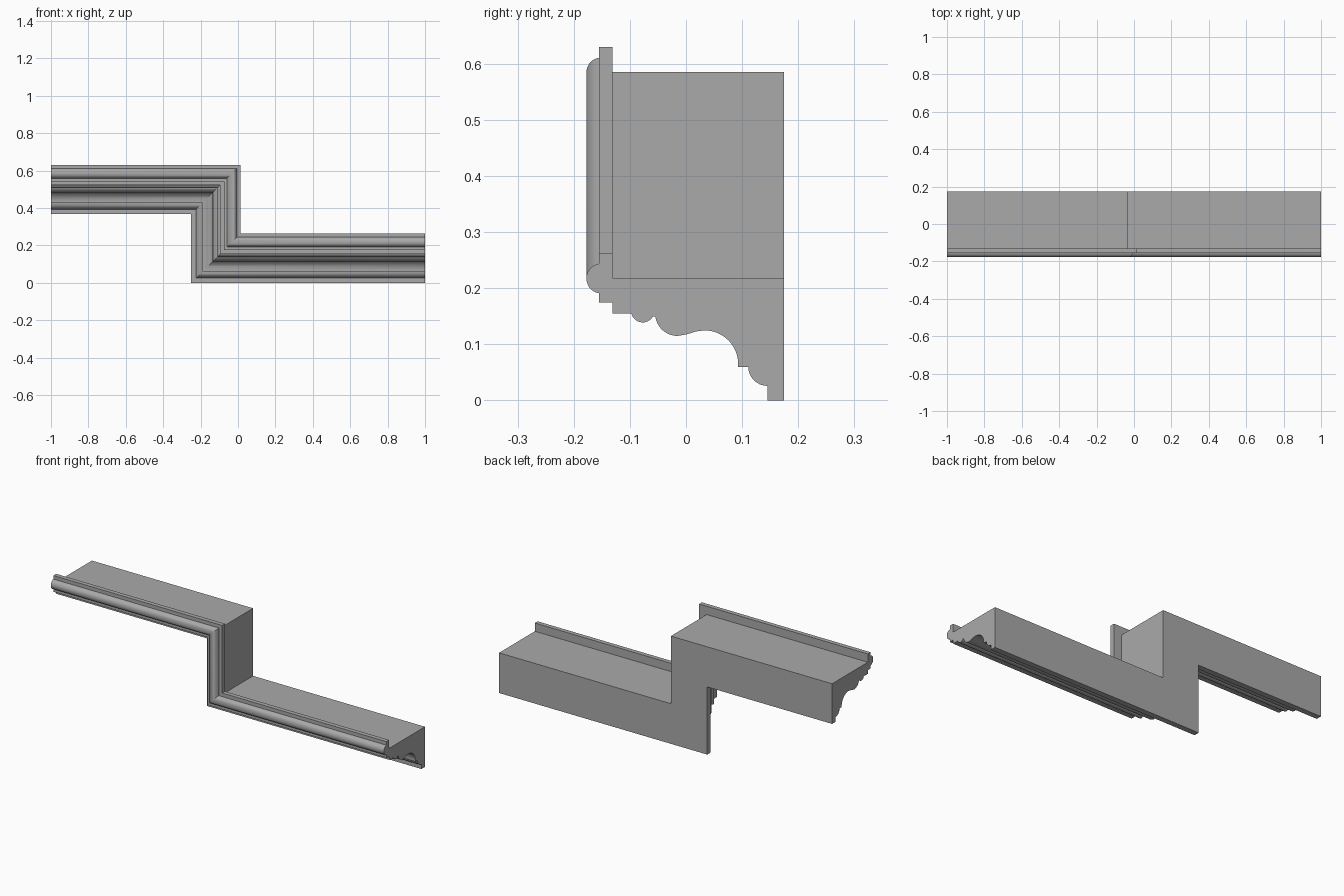
import bpy, bmesh
from math import cos, sin, radians

cube = bpy.data.objects.get("Cube")
if cube:
    bpy.data.objects.remove(cube, do_unlink=True)

STEP = 0.367       # rise between the two runs
RISER_X = -0.25    # outer edge of the upright run
END = 1.0


def arc(cy, ch, ry, rh, start, stop, n=10):
    """Points along an elliptical arc, angles in degrees."""
    pts = []
    for i in range(n + 1):
        a = radians(start + (stop - start) * i / n)
        pts.append((cy + ry * cos(a), ch + rh * sin(a)))
    return pts


# Moulding cross-section as (depth, height)
profile = [(0.175, 0), (0.145, 0)]
profile += arc(0.145, 0.06, 0.034, 0.034, 270, 180, 8)       # lower ovolo
profile += [(0.093, 0.06)]
profile += arc(0.033, 0.065, 0.06, 0.06, 0, 90, 12)          # large cove
profile += [(0.018, 0.123), (0.002, 0.118)]
profile += arc(-0.015, 0.155, 0.04, 0.04, 270, 188, 10)      # belly
profile += arc(-0.077, 0.16, 0.021, 0.021, 330, 195, 8)      # small bead
profile += [(-0.098, 0.155), (-0.131, 0.155), (-0.131, 0.175), (-0.155, 0.175)]
profile += arc(-0.152, 0.2175, 0.0255, 0.0265, 263, 97, 14)  # front bead
profile += [(-0.155, 0.263), (-0.131, 0.263), (-0.131, 0.218), (0.175, 0.218)]

# Sweep the section along the stepped path with mitred corners
bm = bmesh.new()
rings = [[], [], [], []]
for y, h in profile:
    path = [(-END, STEP + h), (RISER_X + h, STEP + h), (RISER_X + h, h), (END, h)]
    for ring, (x, z) in zip(rings, path):
        ring.append(bm.verts.new((x, y, z)))

count = len(profile)
for a, b in zip(rings, rings[1:]):
    for i in range(count):
        j = (i + 1) % count
        bm.faces.new((a[i], a[j], b[j], b[i]))
bm.faces.new(rings[0])
bm.faces.new(rings[-1][::-1])
bmesh.ops.recalc_face_normals(bm, faces=bm.faces)

mesh = bpy.data.meshes.new("stepped_cornice")
bm.to_mesh(mesh)
bm.free()
cornice = bpy.data.objects.new("stepped_cornice", mesh)
bpy.context.collection.objects.link(cornice)

# Plain grey finish
grey = bpy.data.materials.new("plain_grey")
grey.use_nodes = True
color = (0.4, 0.4, 0.4, 1)
grey.diffuse_color = color
grey.node_tree.nodes["Principled BSDF"].inputs["Base Color"].default_value = color
mesh.materials.append(grey)

# Smooth curves, crisp arrises
bpy.ops.object.select_all(action='DESELECT')
cornice.select_set(True)
bpy.context.view_layer.objects.active = cornice
bpy.ops.object.shade_smooth_by_angle(angle=radians(30))
